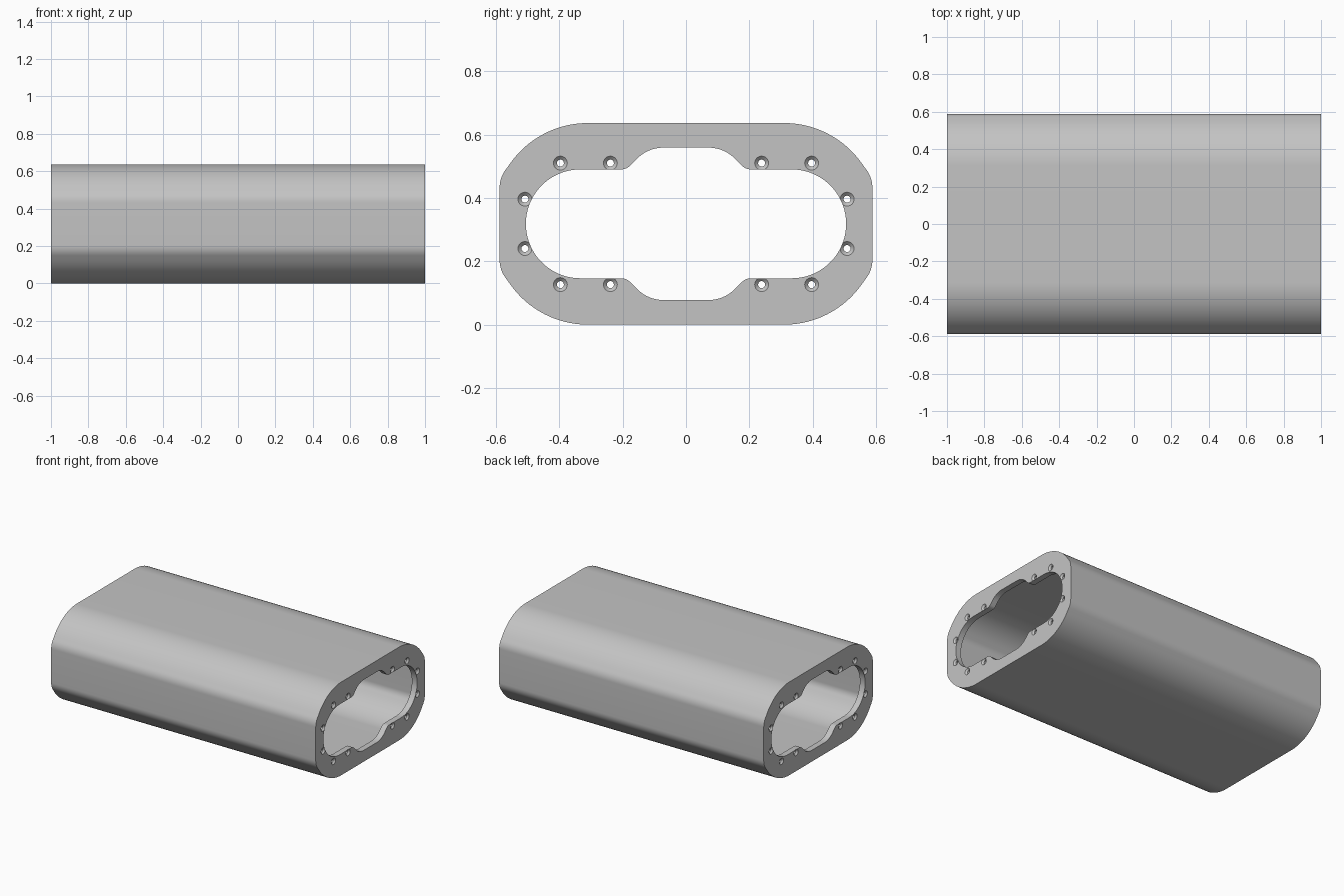
import bpy
import bmesh
from math import sin, cos, pi, radians

default = bpy.data.objects.get("Cube")
if default:
    bpy.data.objects.remove(default, do_unlink=True)

MID = 0.3185      # height of the centre line
WALL = 0.04       # tube wall
PLATE = 0.04      # end plate thickness


def arc(cy, cz, r, a0, a1, n):
    """Points on an arc, angles in degrees measured from +y."""
    steps = [radians(a0 + (a1 - a0) * i / n) for i in range(n + 1)]
    return [(cy + r * cos(a), cz + r * sin(a)) for a in steps]


def mirrored(quarter):
    """Close a quarter outline (top centre to side) into a full loop."""
    half = quarter + [(y, -z) for y, z in reversed(quarter)]
    loop = half + [(-y, z) for y, z in reversed(half)]
    clean = []
    for p in loop:
        if not clean or abs(p[0] - clean[-1][0]) + abs(p[1] - clean[-1][1]) > 1e-5:
            clean.append(p)
    return clean


def outer_quarter(inset):
    """Flat top, wide corner arc, then a tight bend into the flat side."""
    r = 0.30 - inset
    pts = arc(0.31, 0.0185, r, 90, 36, 20)
    y0, z0 = pts[-1]
    side = 0.589 - inset
    t = (side - y0) / cos(radians(54))
    cz = z0 - t * sin(radians(54))
    s = (y0 + side) / 2, (z0 + cz) / 2
    end = cz - t / 2
    for i in range(9):
        u = i / 8
        pts.append(((1 - u) ** 2 * s[0] + 2 * u * (1 - u) * side + u * u * side,
                    (1 - u) ** 2 * s[1] + 2 * u * (1 - u) * cz + u * u * end))
    return pts


def loft(bm, rings):
    """Closed solid through rings given as (x, [(y, z), ...])."""
    loops = [[bm.verts.new((x, y, z + MID)) for y, z in pts] for x, pts in rings]
    n = len(loops[0])
    for a, b in zip(loops, loops[1:]):
        for i in range(n):
            j = (i + 1) % n
            bm.faces.new((a[i], a[j], b[j], b[i]))
    bm.faces.new(loops[0])
    bm.faces.new(loops[-1])


def make_object(name, solids):
    bm = bmesh.new()
    for rings in solids:
        loft(bm, rings)
    bmesh.ops.recalc_face_normals(bm, faces=bm.faces)
    mesh = bpy.data.meshes.new(name)
    bm.to_mesh(mesh)
    bm.free()
    obj = bpy.data.objects.new(name, mesh)
    bpy.context.collection.objects.link(obj)
    return obj


def prism(outline, half):
    return [(-half, outline), (half, outline)]


# Outer shell
shell = make_object("tube_housing", [prism(mirrored(outer_quarter(0)), 1)])

# Hollow interior, wider than the end openings
cavity = make_object("cavity_cutter",
                     [prism(mirrored(outer_quarter(WALL)), 1 - PLATE)])

# Oval opening with a raised centre, through both end plates
opening_quarter = (arc(0.07, 0.121, 0.12, 90, 45, 10)
                   + arc(0.205, 0.212, 0.04, 225, 270, 6)
                   + arc(0.334, 0, 0.172, 90, 0, 24))
opening = make_object("opening_cutter", [prism(mirrored(opening_quarter), 1.1)])


# Countersunk screw holes
def drill(y, z):
    profile = [(-1.01, 0.032), (-0.989, 0.011), (0.989, 0.011), (1.01, 0.032)]
    return [(x, arc(y, z, r, 0, 345, 23)) for x, r in profile]


spots = [(0.239, 0.192), (0.397, 0.192), (0.509, 0.078)]
drills = make_object("screw_hole_cutter",
                     [drill(sy * y, sz * z) for y, z in spots
                      for sy in (-1, 1) for sz in (-1, 1)])

# Cut, then bake the result and drop the cutters
cutters = [cavity, opening, drills]
for cutter in cutters:
    cutter.hide_render = True
    mod = shell.modifiers.new(cutter.name, 'BOOLEAN')
    mod.operation = 'DIFFERENCE'
    mod.solver = 'EXACT'
    mod.object = cutter
depsgraph = bpy.context.evaluated_depsgraph_get()
baked = bpy.data.meshes.new_from_object(shell.evaluated_get(depsgraph))
shell.modifiers.clear()
shell.data = baked
for cutter in cutters:
    bpy.data.objects.remove(cutter, do_unlink=True)

# Plain grey finish
grey = bpy.data.materials.new("plain_grey")
grey.use_nodes = True
colour = (0.55, 0.55, 0.55, 1)
grey.diffuse_color = colour
grey.node_tree.nodes["Principled BSDF"].inputs["Base Color"].default_value = colour
shell.data.materials.clear()
shell.data.materials.append(grey)

bpy.ops.object.select_all(action='DESELECT')
shell.select_set(True)
bpy.context.view_layer.objects.active = shell
bpy.ops.object.shade_smooth_by_angle(angle=radians(30))
